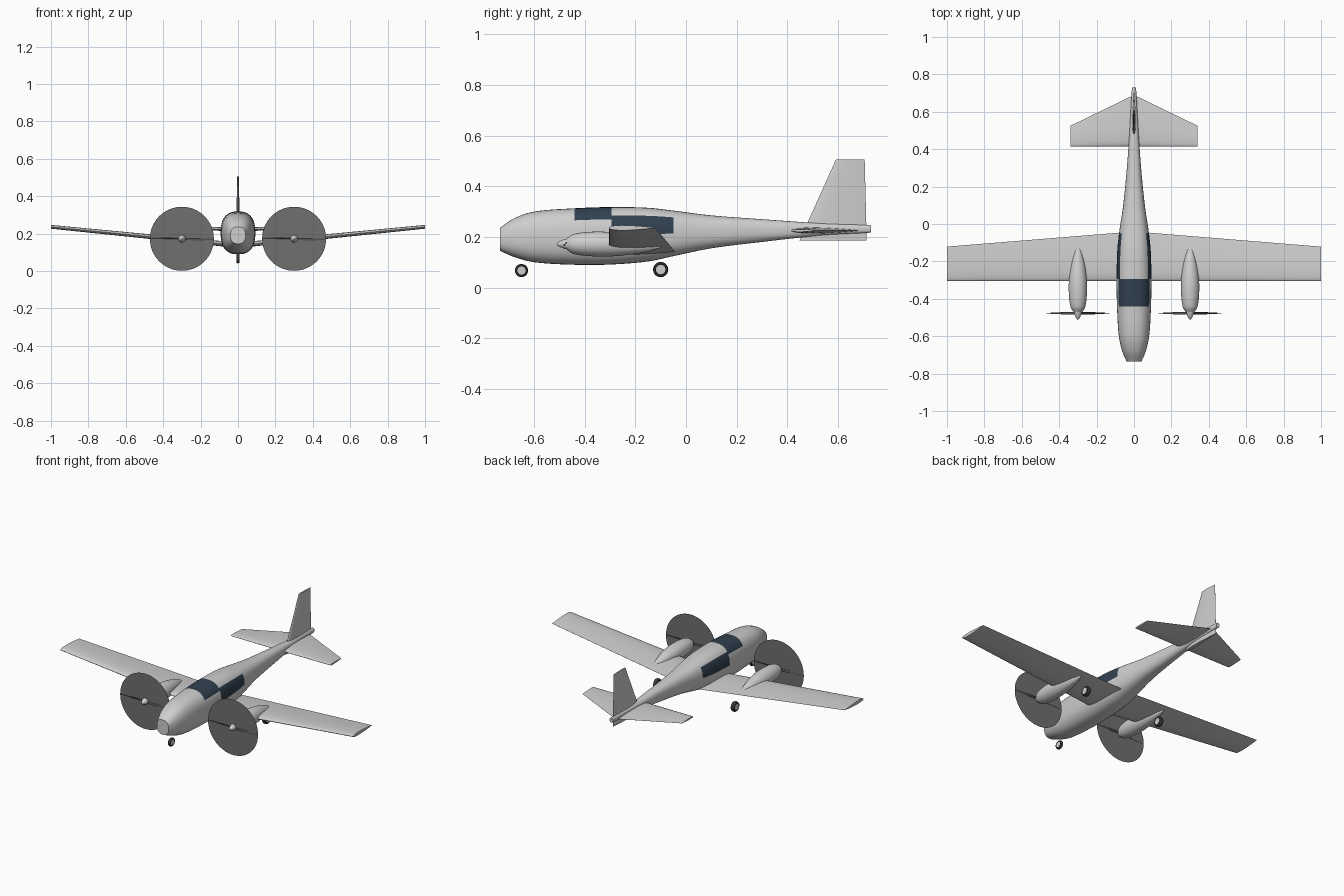
import bpy, bmesh, math
from mathutils import Vector, Matrix

cube = bpy.data.objects.get("Cube")
if cube:
    bpy.data.objects.remove(cube, do_unlink=True)


def material(name, rgb):
    m = bpy.data.materials.new(name)
    m.use_nodes = True
    m.diffuse_color = (*rgb, 1)
    bsdf = m.node_tree.nodes["Principled BSDF"]
    bsdf.inputs["Base Color"].default_value = (*rgb, 1)
    bsdf.inputs["Roughness"].default_value = 0.6
    return m


SKIN = material("light grey skin", (0.62, 0.62, 0.62))
GLASS = material("navy glass", (0.03, 0.052, 0.08))
DISC = material("propeller blur grey", (0.16, 0.16, 0.16))
DARK = material("blade dark grey", (0.07, 0.07, 0.07))
RUBBER = material("tyre black", (0.04, 0.04, 0.04))


def loft(name, rings, mats, angle=35, rule=None):
    """Skin a row of equal rings, cap both ends, colour by rule(row, column)."""
    bm = bmesh.new()
    rows = [[bm.verts.new(p) for p in ring] for ring in rings]
    n = len(rows[0])
    for i in range(len(rows) - 1):
        a, b = rows[i], rows[i + 1]
        for j in range(n):
            k = (j + 1) % n
            f = bm.faces.new((a[j], a[k], b[k], b[j]))
            if rule:
                f.material_index = rule(i, j)
    bm.faces.new(rows[0])
    bm.faces.new(rows[-1])
    bmesh.ops.recalc_face_normals(bm, faces=bm.faces)
    me = bpy.data.meshes.new(name)
    bm.to_mesh(me)
    bm.free()
    ob = bpy.data.objects.new(name, me)
    bpy.context.collection.objects.link(ob)
    for m in mats:
        me.materials.append(m)
    bpy.ops.object.select_all(action='DESELECT')
    ob.select_set(True)
    bpy.context.view_layer.objects.active = ob
    bpy.ops.object.shade_smooth_by_angle(angle=math.radians(angle))
    return ob


def oval(y, low, high, half, n=36, power=2.0):
    """Cross-section across the y axis, a rounded box when power > 2."""
    c, h = (low + high) / 2, (high - low) / 2
    pts = []
    for j in range(n):
        a = math.tau * j / n
        co, si = math.cos(a), math.sin(a)
        pts.append((half * math.copysign(abs(co) ** (2 / power), co), y,
                    c + h * math.copysign(abs(si) ** (2 / power), si)))
    return pts


def smooth_rows(rows, steps):
    """Catmull-Rom interpolation of a table of stations."""
    out = []
    for i in range(len(rows) - 1):
        p0, p1 = rows[max(i - 1, 0)], rows[i]
        p2, p3 = rows[i + 1], rows[min(i + 2, len(rows) - 1)]
        for s in range(steps):
            t = s / steps
            row = []
            for k in range(len(p1)):
                d = p2[0] - p1[0]
                m1 = (p2[k] - p0[k]) / (p2[0] - p0[0]) * d
                m2 = (p3[k] - p1[k]) / (p3[0] - p1[0]) * d
                row.append((2*t**3 - 3*t*t + 1) * p1[k] + (t**3 - 2*t*t + t) * m1
                           + (3*t*t - 2*t**3) * p2[k] + (t**3 - t*t) * m2)
            row[0] = p1[0] + (p2[0] - p1[0]) * t
            out.append(row)
    return out + [list(rows[-1])]


# Fuselage: y, bottom, top, half width
stations = [
    (-0.735, 0.145, 0.236, 0.040), (-0.68, 0.121, 0.273, 0.063),
    (-0.60, 0.100, 0.300, 0.081), (-0.44, 0.090, 0.313, 0.091),
    (-0.295, 0.091, 0.318, 0.093), (-0.15, 0.103, 0.315, 0.090),
    (-0.05, 0.124, 0.304, 0.080), (0.10, 0.155, 0.285, 0.058),
    (0.30, 0.180, 0.270, 0.038), (0.50, 0.202, 0.256, 0.024),
    (0.73, 0.217, 0.246, 0.011)]
hull = smooth_rows(stations, 5)


def glazing(i, j):
    y = (hull[i][0] + hull[i + 1][0]) / 2
    if -0.44 < y < -0.295:
        return int(3 <= j < 15)
    if -0.295 < y < -0.05:
        return int(j < 4 or 14 <= j < 18)
    return 0


loft("fuselage", [oval(*r, power=2.5) for r in hull], [SKIN, GLASS], rule=glazing)


# Flying surfaces
def foil(origin, chord, ratio, up, steps=14):
    """Airfoil section running back along y, thickness along up."""
    def half(u):
        return 5 * ratio * chord * (0.2969 * math.sqrt(u) - 0.126 * u
                                    - 0.3516 * u**2 + 0.2843 * u**3 - 0.1015 * u**4)
    us = [(1 - math.cos(math.pi * i / steps)) / 2 for i in range(steps + 1)]
    path = [(u, half(u)) for u in us] + [(u, -half(u)) for u in us[-1:0:-1]]
    return [Vector(origin) + Vector((0, u * chord, 0)) + Vector(up) * t for u, t in path]


Z, X = (0, 0, 1), (1, 0, 0)


def mirrored_surface(name, root, tip, ratio):
    (x, y, z), chord = tip
    loft(name, [foil((-x, y, z), chord, ratio, Z), foil(*root, ratio, Z),
                foil((x, y, z), chord, ratio, Z)], [SKIN])


mirrored_surface("wing", ((0, -0.305, 0.137), 0.265), ((1, -0.305, 0.236), 0.184), 0.11)
mirrored_surface("tailplane", ((0, 0.415, 0.225), 0.275), ((0.34, 0.415, 0.225), 0.11), 0.09)
loft("tail_fin", [foil((0, 0.448, 0.185), 0.266, 0.08, X),
                  foil((0, 0.592, 0.505), 0.114, 0.08, X)], [SKIN])


def wheel(name, x, y, z, radius, width):
    def body(part, profile, mat):
        rings = [[(x + w * width, y + r * radius * math.cos(math.tau * j / 28),
                   z + r * radius * math.sin(math.tau * j / 28)) for j in range(28)]
                 for w, r in profile]
        loft(name + part, rings, [mat])
    side = [(0.42, 0.6), (0.5, 0.72), (0.42, 0.9), (0.2, 1)]
    body("_tyre", [(-w, r) for w, r in side] + side[::-1], RUBBER)
    body("_hub", [(-0.46, 0.62), (0.46, 0.62)], SKIN)


wheel("nose_wheel", 0, -0.65, 0.067, 0.026, 0.018)

# Engines, propellers and main wheels on both sides
pod = smooth_rows([(-0.47, 0.172, 0.024), (-0.445, 0.172, 0.039), (-0.38, 0.172, 0.048),
                   (-0.30, 0.171, 0.048), (-0.22, 0.168, 0.038),
                   (-0.15, 0.163, 0.021), (-0.10, 0.160, 0.003)], 4)
cone = [(-0.512, 0.001), (-0.508, 0.006), (-0.498, 0.012), (-0.483, 0.018), (-0.465, 0.022)]
HUB_Y, HUB_Z = -0.477, 0.172

for side, sx in (("left", 1), ("right", -1)):
    cx = 0.30 * sx

    def tube(y, z, r):
        return [(px + cx, py, pz) for px, py, pz in oval(y, z - r, z + r, r, 28)]

    loft(side + "_engine_pod", [tube(*p) for p in pod], [SKIN])
    loft(side + "_spinner", [tube(y, HUB_Z, r) for y, r in cone], [SKIN])

    # Two pitched blades, each the half turn of the other
    for k in range(2):
        rings = []
        for r, chord, pitch in ((0.01, 0.016, 60), (0.06, 0.022, 40),
                                (0.12, 0.018, 25), (0.168, 0.010, 15)):
            tilt = Matrix.Rotation(math.radians(90 - pitch), 3, 'X')
            turn = Matrix.Rotation(math.pi * k, 3, 'Y')
            section = foil((r, -chord / 2, 0), chord, 0.14, Z, 6)
            rings.append([turn @ (tilt @ p) + Vector((cx, HUB_Y, HUB_Z)) for p in section])
        loft(f"{side}_blade_{k + 1}", rings, [DARK])

    # Paper-thin sweep of the spinning propeller
    bpy.ops.mesh.primitive_circle_add(vertices=64, radius=0.171, fill_type='NGON',
                                      location=(cx, HUB_Y, HUB_Z),
                                      rotation=(math.pi / 2, 0, 0))
    sweep = bpy.context.object
    sweep.name = side + "_propeller_sweep"
    sweep.data.materials.append(DISC)

    wheel(side + "_main_wheel", 0.265 * sx, -0.10, 0.071, 0.030, 0.026)
